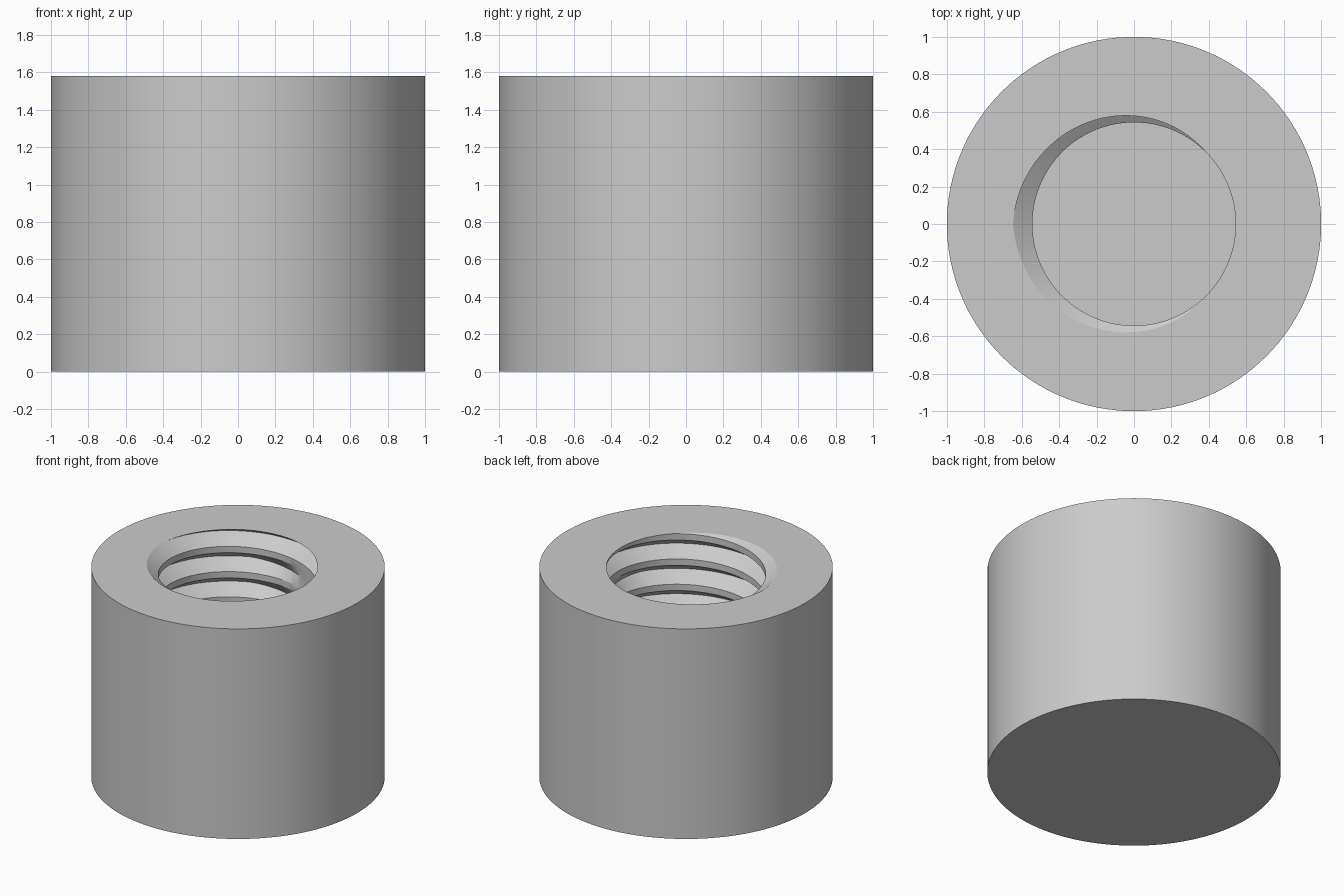
import bpy
import bmesh
from math import sin, cos, pi, tau, radians, floor

RADIUS, HEIGHT = 1.0, 1.58
BORE, DEPTH, PITCH, BASE = 0.543, 0.103, 0.19, 0.3
SEGMENTS = 128

old = bpy.data.objects.get("Cube")
if old:
    bpy.data.objects.remove(old, do_unlink=True)

grey = bpy.data.materials.new("light_grey")
grey.use_nodes = True
colour = (0.6, 0.6, 0.6, 1)
grey.diffuse_color = colour
grey.node_tree.nodes["Principled BSDF"].inputs["Base Color"].default_value = colour


def add_object(name, bm):
    bmesh.ops.recalc_face_normals(bm, faces=bm.faces)
    mesh = bpy.data.meshes.new(name)
    bm.to_mesh(mesh)
    bm.free()
    mesh.materials.append(grey)
    obj = bpy.data.objects.new(name, mesh)
    bpy.context.collection.objects.link(obj)
    return obj


def groove_strength(u, z):
    """Groove fades out at the floor and, below the first turn, on one side."""
    strength = min(1, max(0, (z - BASE - PITCH) / PITCH))
    if u < -0.75 * pi:
        off = abs((u - pi / 4 + pi) % tau - pi)
        strength *= min(1, max(0, (off - radians(22)) / radians(50)))
    return strength


# Solid body
bm = bmesh.new()
bmesh.ops.create_cone(bm, cap_ends=True, segments=SEGMENTS,
                      radius1=RADIUS, radius2=RADIUS, depth=HEIGHT)
bmesh.ops.translate(bm, verts=bm.verts, vec=(0, 0, HEIGHT / 2))
body = add_object("threaded_body", bm)

# Threaded plug: right-handed helical V groove with flat crests
bm = bmesh.new()
turns = range(-floor(HEIGHT / PITCH) - 1, 3)
columns = []
for i in range(SEGMENTS + 1):
    angle = tau * i / SEGMENTS
    column = []
    for turn in turns:
        u = angle + tau * turn
        z = HEIGHT + PITCH * (u - pi) / tau
        root = BORE + DEPTH * groove_strength(u, z)
        for r, dz in ((BORE, -0.375), (root, 0), (BORE, 0.375)):
            column.append(bm.verts.new((r * cos(angle), r * sin(angle), z + dz * PITCH)))
    columns.append(column)
for a, b in zip(columns, columns[1:]):
    for j in range(len(a) - 1):
        bm.faces.new((a[j], b[j], b[j + 1], a[j + 1]))
bmesh.ops.remove_doubles(bm, verts=bm.verts, dist=0.0001)

# Trim the plug flat at both ends and cap it
for z, side in ((BASE, -1), (HEIGHT + 0.1, 1)):
    bmesh.ops.bisect_plane(bm, geom=bm.verts[:] + bm.edges[:] + bm.faces[:],
                           plane_co=(0, 0, z), plane_no=(0, 0, side), clear_outer=True)
bmesh.ops.holes_fill(bm, edges=[e for e in bm.edges if e.is_boundary], sides=0)
plug = add_object("thread_cutter", bm)
plug.hide_render = True

# Cut the blind threaded hole
cut = body.modifiers.new("threaded_hole", "BOOLEAN")
cut.operation = "DIFFERENCE"
cut.solver = "EXACT"
cut.object = plug
bpy.ops.object.select_all(action="DESELECT")
body.select_set(True)
bpy.context.view_layer.objects.active = body
bpy.ops.object.modifier_apply(modifier=cut.name)
bpy.data.objects.remove(plug, do_unlink=True)
bpy.ops.object.shade_smooth_by_angle(angle=radians(25))
